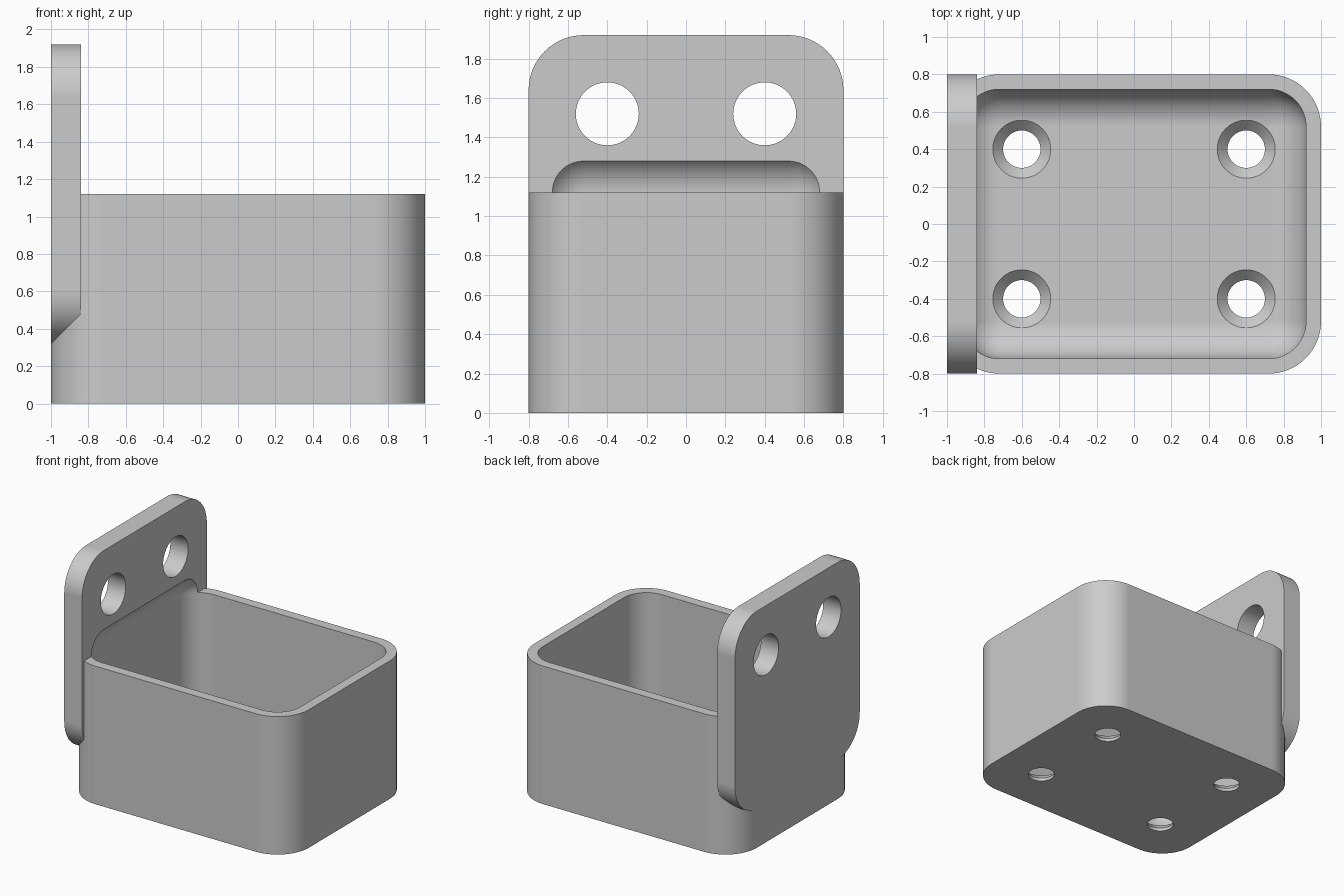
import bpy, bmesh, math
from mathutils import Matrix, Vector

if "Cube" in bpy.data.objects:
    bpy.data.objects.remove(bpy.data.objects["Cube"], do_unlink=True)

grey = bpy.data.materials.new("light_grey")
grey.use_nodes = True
grey.diffuse_color = (0.6, 0.6, 0.6, 1)
grey.node_tree.nodes["Principled BSDF"].inputs["Base Color"].default_value = (0.6, 0.6, 0.6, 1)

WALL = 0.08
OUTER_R = 0.28
INNER_R = OUTER_R - 0.08


def finish(name, bm):
    bmesh.ops.recalc_face_normals(bm, faces=bm.faces)
    mesh = bpy.data.meshes.new(name)
    bm.to_mesh(mesh)
    bm.free()
    mesh.materials.append(grey)
    obj = bpy.data.objects.new(name, mesh)
    bpy.context.collection.objects.link(obj)
    return obj


def rounded_box(name, low, high, radius, axis=None):
    """Box rounded along edges parallel to axis, or on every edge."""
    low, high = Vector(low), Vector(high)
    bm = bmesh.new()
    bmesh.ops.create_cube(bm, size=1, matrix=Matrix.Translation((low + high) / 2)
                          @ Matrix.Diagonal((*(high - low), 1)))
    edges = [e for e in bm.edges if axis is None
             or abs((e.verts[0].co - e.verts[1].co).normalized()[axis]) > 0.9]
    bmesh.ops.bevel(bm, geom=edges, offset=radius, segments=16, profile=0.5, affect='EDGES')
    return finish(name, bm)


def lathe(name, profile, matrix):
    """Closed solid turned from (radius, height) points."""
    bm = bmesh.new()
    verts = [bm.verts.new((r, 0, h)) for r, h in profile]
    edges = [bm.edges.new(pair) for pair in zip(verts, verts[1:])]
    bmesh.ops.spin(bm, geom=verts + edges, cent=(0, 0, 0), axis=(0, 0, 1),
                   angle=math.tau, steps=64)
    bmesh.ops.remove_doubles(bm, verts=bm.verts, dist=0.0001)
    bm.transform(matrix)
    return finish(name, bm)


def boolean(target, other, operation):
    mod = target.modifiers.new("boolean", 'BOOLEAN')
    mod.operation = operation
    mod.solver = 'EXACT'
    mod.object = other
    bpy.context.view_layer.objects.active = target
    bpy.ops.object.modifier_apply(modifier=mod.name)
    bpy.data.objects.remove(other, do_unlink=True)


# Tray body joined to the upright mounting plate
tray = rounded_box("mounting_tray", (-1, -0.8, 0), (1, 0.8, 1.12), OUTER_R, axis=2)
plate = rounded_box("mounting_plate", (-1, -0.8, 0.32), (-0.84, 0.8, 1.92), OUTER_R, axis=0)
boolean(tray, plate, 'UNION')

# Cavity with rounded floor, also scooped into the plate
cavity = rounded_box("cavity", (-1 + WALL, -0.8 + WALL, WALL),
                     (1 - WALL, 0.8 - WALL, 1.32), INNER_R)
boolean(tray, cavity, 'DIFFERENCE')

# Countersunk floor holes and plain plate holes
sink = [(0, -0.1), (0.1, -0.1), (0.1, 0.025), (0.155, WALL), (0.155, 0.3), (0, 0.3)]
bore = [(0, -0.2), (0.16, -0.2), (0.16, 0.2), (0, 0.2)]
for y in (-0.4, 0.4):
    for x in (-0.6, 0.6):
        boolean(tray, lathe("floor_hole", sink, Matrix.Translation((x, y, 0))), 'DIFFERENCE')
    place = Matrix.Translation((-0.92, y, 1.52)) @ Matrix.Rotation(math.pi / 2, 4, 'Y')
    boolean(tray, lathe("plate_hole", bore, place), 'DIFFERENCE')

# Smooth shading with crisp edges
bpy.ops.object.select_all(action='DESELECT')
tray.select_set(True)
bpy.context.view_layer.objects.active = tray
bpy.ops.object.shade_smooth_by_angle(angle=math.radians(25))
weighted = tray.modifiers.new("weighted_normals", 'WEIGHTED_NORMAL')
weighted.keep_sharp = True
